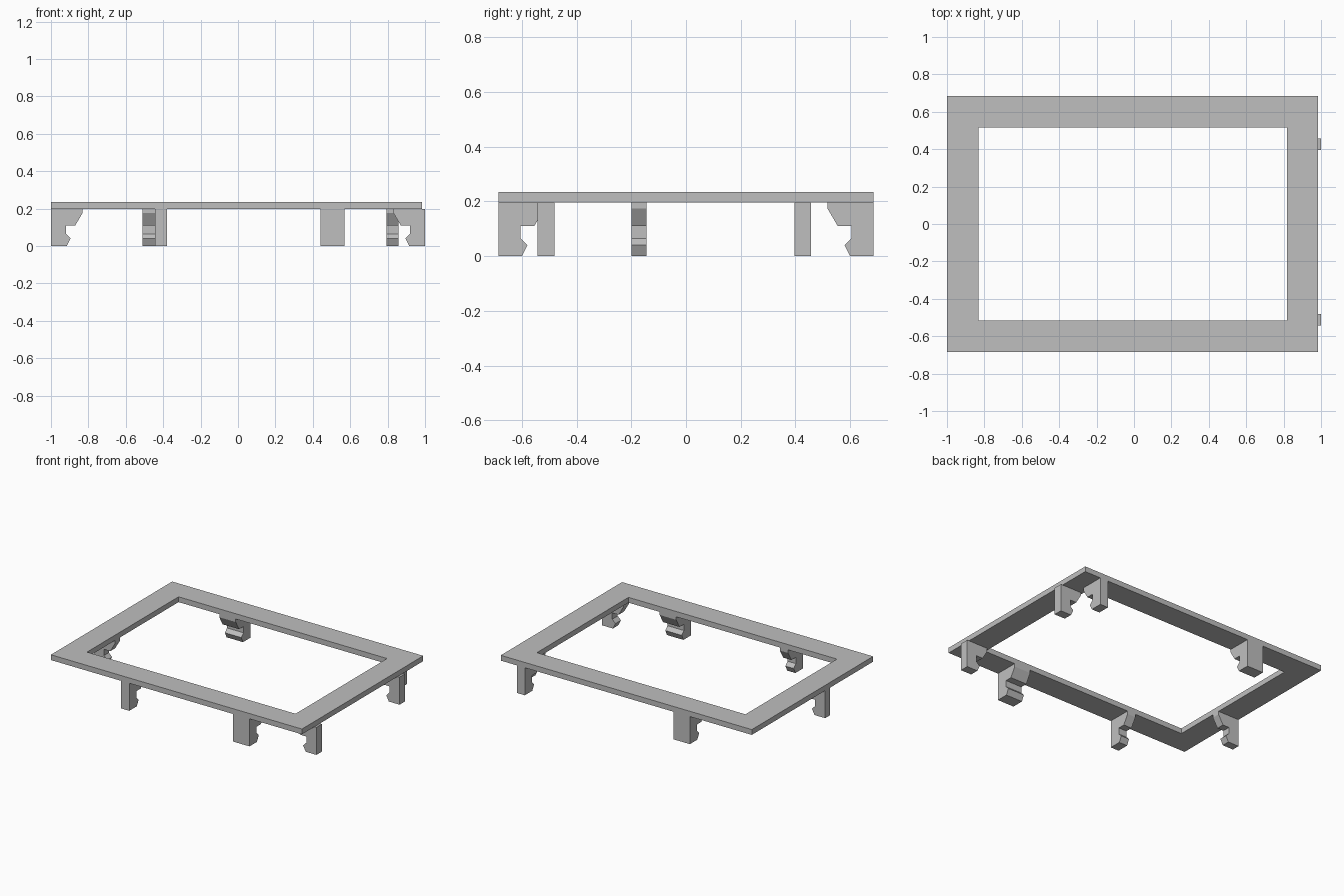
import bpy
import bmesh
from mathutils import Vector

cube = bpy.data.objects.get("Cube")
if cube:
    bpy.data.objects.remove(cube, do_unlink=True)

grey = bpy.data.materials.new("light grey plastic")
grey.use_nodes = True
colour = (0.52, 0.52, 0.52, 1)
grey.diffuse_color = colour
grey.node_tree.nodes["Principled BSDF"].inputs["Base Color"].default_value = colour

FRAME_BOTTOM, FRAME_TOP = 0.197, 0.235
LEFT, RIGHT, FRONT, BACK = -1.0, 0.985, -0.685, 0.685
BORDER = 0.168


def finish(name, bm):
    bmesh.ops.recalc_face_normals(bm, faces=bm.faces)
    mesh = bpy.data.meshes.new(name)
    bm.to_mesh(mesh)
    bm.free()
    mesh.materials.append(grey)
    obj = bpy.data.objects.new(name, mesh)
    bpy.context.collection.objects.link(obj)
    return obj


def extrude(bm, faces, offset):
    result = bmesh.ops.extrude_face_region(bm, geom=faces)
    verts = [g for g in result["geom"] if isinstance(g, bmesh.types.BMVert)]
    bmesh.ops.translate(bm, verts=verts, vec=offset)


# Flat rectangular frame with mitred corners
def rectangle(bm, inset):
    x0, x1, y0, y1 = LEFT + inset, RIGHT - inset, FRONT + inset, BACK - inset
    return [bm.verts.new((x, y, FRAME_BOTTOM))
            for x, y in ((x0, y0), (x1, y0), (x1, y1), (x0, y1))]


bm = bmesh.new()
outer, inner = rectangle(bm, 0), rectangle(bm, BORDER)
ring = [bm.faces.new((outer[i], outer[(i + 1) % 4], inner[(i + 1) % 4], inner[i]))
        for i in range(4)]
extrude(bm, ring, (0, 0, FRAME_TOP - FRAME_BOTTOM))
finish("frame", bm)

# Snap clip profile: distance inward from the outer edge, height
PROFILE = [(0, 0), (0.085, 0), (0.105, 0.04), (0.08, 0.065), (0.08, 0.11),
           (0.13, 0.11), (BORDER, 0.175), (BORDER, FRAME_BOTTOM), (0, FRAME_BOTTOM)]


def clip(name, origin, inward, along, width):
    origin, inward, along = Vector(origin), Vector(inward), Vector(along)
    bm = bmesh.new()
    face = bm.faces.new([bm.verts.new(origin + inward * d + Vector((0, 0, z)))
                         for d, z in PROFILE])
    extrude(bm, [face], along * width)
    finish(name, bm)


# Clips on the long edges: start x, width
for side, y, inward, spans in (
        ("front", FRONT, 1, ((-0.445, 0.065), (0.44, 0.13))),
        ("back", BACK, -1, ((-0.51, 0.13), (0.795, 0.063)))):
    for number, (x, width) in enumerate(spans, 1):
        clip(f"{side}_clip_{number}", (x, y, 0), (0, inward, 0), (1, 0, 0), width)

# Clips on the short edges; the left pair stands slightly proud of the frame
for side, x, inward, spans in (
        ("right", LEFT, -LEFT, ((-0.2, 0.056),)),
        ("left", 1.0, -1, ((-0.543, 0.062), (0.396, 0.062)))):
    for number, (y, width) in enumerate(spans, 1):
        clip(f"{side}_clip_{number}", (x, y, 0), (inward, 0, 0), (0, 1, 0), width)
